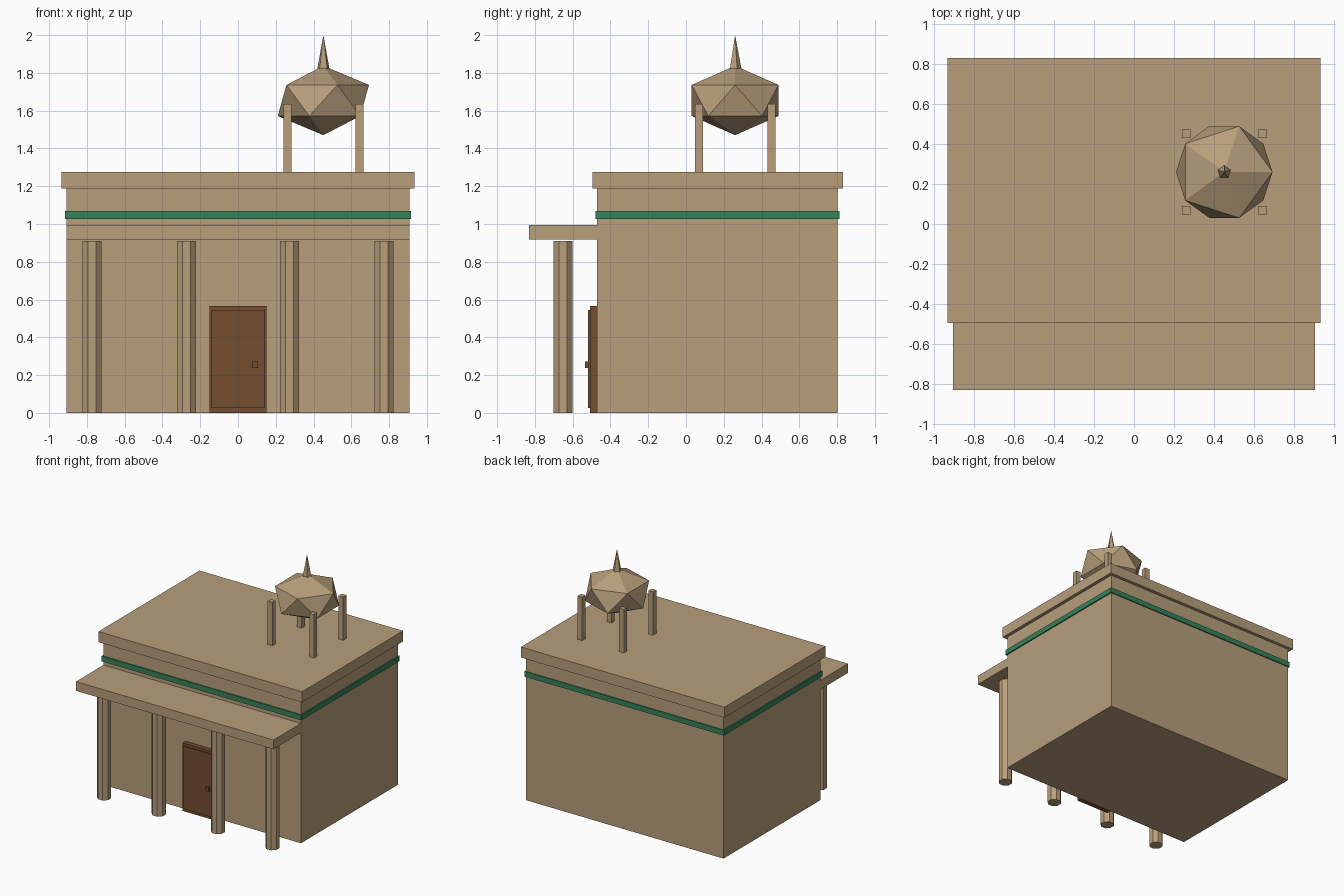
import bpy
import math

old = bpy.data.objects.get("Cube")
if old:
    bpy.data.objects.remove(old, do_unlink=True)


def material(name, rgb):
    mat = bpy.data.materials.new(name)
    mat.use_nodes = True
    mat.diffuse_color = (*rgb, 1)
    mat.node_tree.nodes["Principled BSDF"].inputs["Base Color"].default_value = (*rgb, 1)
    return mat


sand = material("sandstone", (0.48, 0.345, 0.2))
green = material("green_paint", (0.038, 0.225, 0.1))
brown = material("brown_wood", (0.18, 0.075, 0.03))


def finish(name, mat):
    obj = bpy.context.object
    obj.name = name
    obj.data.materials.append(mat)
    return obj


def box(name, mat, x, y, z):
    """Box from (min, max) ranges along each axis."""
    spans = (x, y, z)
    bpy.ops.mesh.primitive_cube_add(size=1, location=[(a + b) / 2 for a, b in spans])
    obj = finish(name, mat)
    obj.scale = [b - a for a, b in spans]
    return obj


# Building body, trim and roof
box("walls", sand, (-0.907, 0.907), (-0.47, 0.803), (0, 1.19))
box("trim_band", green, (-0.917, 0.917), (-0.48, 0.812), (1.027, 1.07))
box("roof_slab", sand, (-0.935, 0.935), (-0.495, 0.83), (1.187, 1.275))
box("porch_roof", sand, (-0.907, 0.907), (-0.83, -0.46), (0.918, 0.995))

# Eight-sided porch columns, flat side to the front
for i, x in enumerate((-0.773, -0.272, 0.272, 0.773)):
    bpy.ops.mesh.primitive_cylinder_add(
        vertices=8, radius=0.0545, depth=0.911,
        location=(x, -0.652, 0.4555), rotation=(0, 0, math.pi / 8))
    finish(f"porch_column_{i + 1}", sand)

# Door
box("door_frame", brown, (-0.152, 0.152), (-0.508, -0.46), (0, 0.565))
box("door_panel", brown, (-0.142, 0.142), (-0.52, -0.5), (0.025, 0.545))
box("door_handle", brown, (0.073, 0.106), (-0.536, -0.515), (0.237, 0.272))

# Rooftop tank: faceted body, spire and four posts
cx, cy = 0.452, 0.26
bpy.ops.mesh.primitive_ico_sphere_add(subdivisions=1, radius=0.27, location=(cx, cy, 1.654))
finish("tank_body", sand).scale.z = 0.68
bpy.ops.mesh.primitive_cone_add(vertices=5, radius1=0.034, depth=0.18, location=(cx, cy, 1.91))
finish("tank_spire", sand)
for sx, side in ((-1, "right"), (1, "left")):
    for sy, end in ((-1, "front"), (1, "back")):
        x, y = cx + sx * 0.191, cy + sy * 0.192
        box(f"tank_post_{end}_{side}", sand, (x - 0.021, x + 0.021), (y - 0.021, y + 0.021), (1.26, 1.635))
